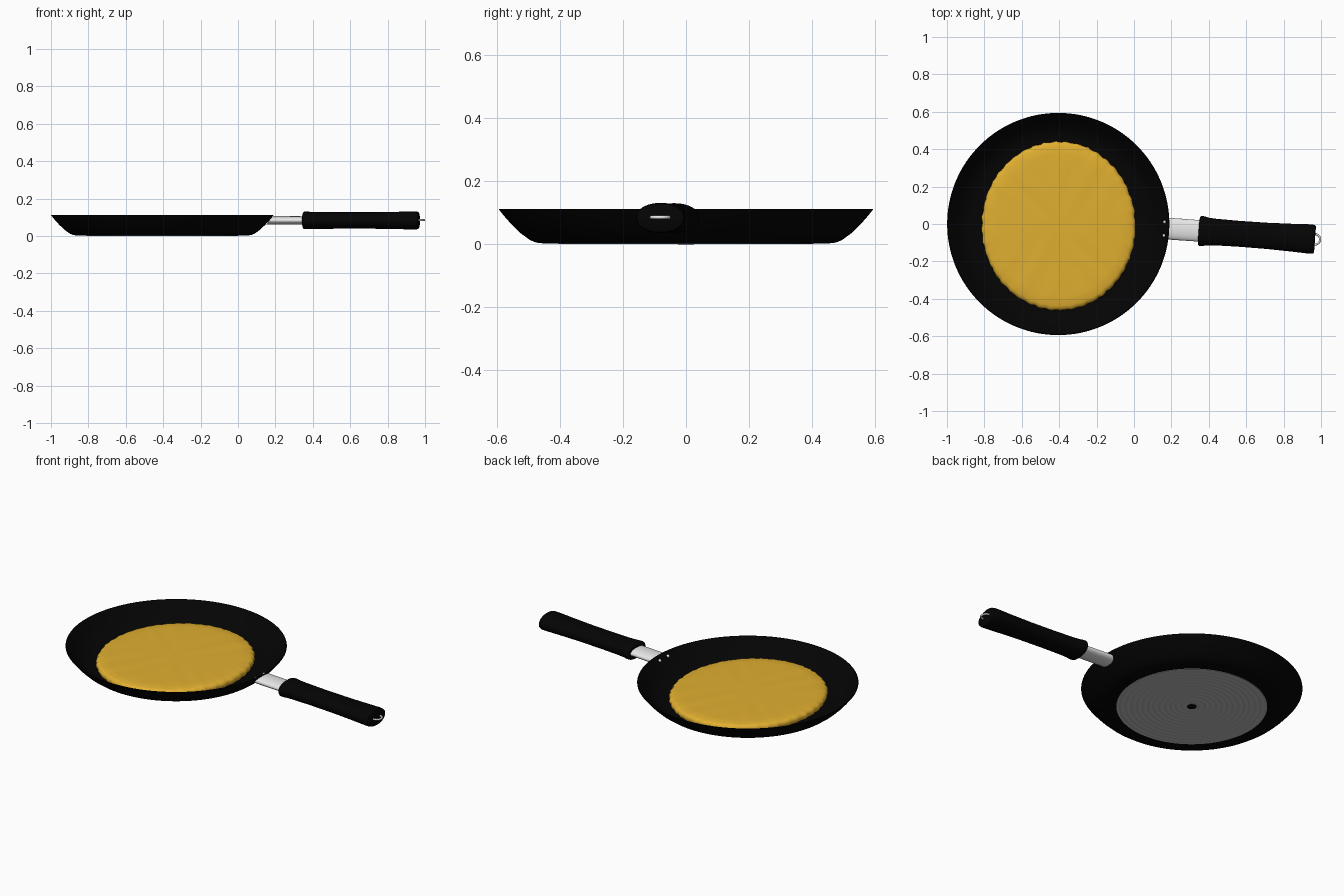
import bpy, bmesh, math, random
from mathutils import Matrix, Vector

random.seed(4)
if "Cube" in bpy.data.objects:
    bpy.data.objects.remove(bpy.data.objects["Cube"])

TAU = 2 * math.pi
PAN_X = -0.405


def material(name, color, rough=0.5):
    m = bpy.data.materials.new(name)
    m.use_nodes = True
    m.diffuse_color = (*color, 1)
    bsdf = m.node_tree.nodes["Principled BSDF"]
    bsdf.inputs["Base Color"].default_value = (*color, 1)
    bsdf.inputs["Roughness"].default_value = rough
    return m


black = material("black coating", (0.0012, 0.0012, 0.0012))
steel = material("brushed steel", (0.8, 0.8, 0.8))
base_grey = material("base grey", (0.48, 0.48, 0.48))
golden = material("golden batter", (0.75, 0.43, 0.03))


def finish(name, bm, mat, matrix=None, angle=40):
    bmesh.ops.recalc_face_normals(bm, faces=bm.faces)
    mesh = bpy.data.meshes.new(name)
    bm.to_mesh(mesh)
    bm.free()
    ob = bpy.data.objects.new(name, mesh)
    bpy.context.collection.objects.link(ob)
    mesh.materials.append(mat)
    if matrix:
        ob.matrix_world = matrix
    bpy.ops.object.select_all(action="DESELECT")
    ob.select_set(True)
    bpy.context.view_layer.objects.active = ob
    bpy.ops.object.shade_smooth_by_angle(angle=math.radians(angle))
    return ob


def skin(rings):
    """Bridge closed rings of points and cap both ends."""
    bm = bmesh.new()
    loops = [[bm.verts.new(p) for p in ring] for ring in rings]
    n = len(loops[0])
    for a, b in zip(loops, loops[1:]):
        for i in range(n):
            j = (i + 1) % n
            bm.faces.new((a[i], a[j], b[j], b[i]))
    bm.faces.new(loops[0])
    bm.faces.new(loops[-1])
    return bm


def lathe(profile, n=96):
    return skin([[(r * math.cos(TAU * i / n), r * math.sin(TAU * i / n), z)
                  for i in range(n)] for r, z in profile])


def loft(sections, n=40, power=2.1, slant=0.0):
    """Rounded sections (x, half width, half height) along x; slant tilts the first."""
    rings = []
    for k, (x, w, h) in enumerate(sections):
        ring = []
        for i in range(n):
            c, s = math.cos(TAU * i / n), math.sin(TAU * i / n)
            y = w * math.copysign(abs(c) ** (2 / power), c)
            z = h * math.copysign(abs(s) ** (2 / power), s)
            ring.append((x + (slant * z if k == 0 else 0), y, z))
        rings.append(ring)
    return skin(rings)


pan_place = Matrix.Translation((PAN_X, 0, 0))

# Pan body: outer wall up to the rim, then the inner wall down to the floor
pan_profile = [(0.03, 0.002), (0.45, 0.002), (0.475, 0.005), (0.495, 0.013),
               (0.525, 0.035), (0.553, 0.062), (0.576, 0.088), (0.592, 0.108),
               (0.594, 0.111), (0.589, 0.112), (0.583, 0.107), (0.565, 0.086),
               (0.542, 0.062), (0.515, 0.038), (0.487, 0.021), (0.45, 0.015), (0.03, 0.015)]
finish("pan_body", lathe(pan_profile, 128), black, pan_place)

# Base plate with shallow rings, and its centre dot
base_profile = [(0.02, 0.0)]
for k in range(1, 14):
    r = 0.03 * k
    base_profile += [(r, 0.0), (r + 0.003, 0.001), (r + 0.006, 0.0)]
base_profile += [(0.405, 0.0), (0.405, 0.003), (0.02, 0.003)]
finish("base_plate", lathe(base_profile), base_grey, pan_place)
finish("base_dot", lathe([(0.026, -0.001), (0.026, 0.001)], 32), black, pan_place)

# Pancake: slightly oval, with a wavy edge and an uneven top
cake = [(1.0, 0.017), (1.012, 0.028), (1.01, 0.04), (0.99, 0.05), (0.96, 0.055),
        (0.85, 0.057), (0.7, 0.058), (0.5, 0.059), (0.3, 0.06), (0.12, 0.06)]
N = 192
wave = [0.005 * math.sin(TAU * 44 * i / N) + random.uniform(-0.004, 0.004) for i in range(N)]
rings = []
for s, z in cake:
    edge = max(0, (s - 0.8) / 0.2)
    ring = []
    for i in range(N):
        a = TAU * i / N
        r = s + wave[i] * edge
        x, y = 0.407 * r * math.cos(a), 0.446 * r * math.sin(a)
        bump = 0.0015 * math.sin(38 * x + 9 * y) * math.sin(31 * y) if z > 0.05 else 0
        ring.append((x, y, z + bump))
    rings.append(ring)
finish("pancake", skin(rings), golden, Matrix.Translation((PAN_X + 0.002, -0.01, 0)), 60)

# Handle frame: leaves the pan and drifts towards the front
handle_place = Matrix.Translation((0.16, -0.023, 0.083)) @ Matrix.Rotation(-0.073, 4, "Z")

# Steel neck, cut to follow the sloping wall
finish("handle_neck", loft([(0.011, 0.058, 0.023), (0.08, 0.058, 0.023), (0.25, 0.057, 0.022)],
                           slant=0.75), steel, handle_place)

# Grip: flared collar, slim waist, blunt butt
grip = [(0.186, 0.062, 0.03), (0.189, 0.075, 0.042), (0.195, 0.08, 0.047),
        (0.21, 0.08, 0.047), (0.235, 0.074, 0.046), (0.28, 0.071, 0.045),
        (0.4, 0.069, 0.044), (0.55, 0.07, 0.044), (0.68, 0.074, 0.046),
        (0.77, 0.078, 0.048), (0.795, 0.078, 0.048), (0.806, 0.075, 0.045),
        (0.81, 0.068, 0.038)]
finish("handle_grip", loft(grip), black, handle_place)

# Hanging ring at the butt
bm = bmesh.new()
major, minor, steps, sides = 0.028, 0.0055, 40, 10
grid = []
for i in range(steps):
    a = TAU * i / steps
    grid.append([bm.verts.new(((major + minor * math.cos(TAU * j / sides)) * math.cos(a),
                               (major + minor * math.cos(TAU * j / sides)) * math.sin(a),
                               minor * math.sin(TAU * j / sides))) for j in range(sides)])
for i in range(steps):
    for j in range(sides):
        p, q = grid[i], grid[(i + 1) % steps]
        k = (j + 1) % sides
        bm.faces.new((p[j], q[j], q[k], p[k]))
finish("hanging_ring", bm, steel, handle_place @ Matrix.Translation((0.809, 0, 0.002)))

# Two rivets on the inner wall
for side, y in (("left", 0.011), ("right", -0.062)):
    bm = bmesh.new()
    bmesh.ops.create_uvsphere(bm, u_segments=16, v_segments=10, radius=0.009)
    spot = Vector((PAN_X + math.sqrt(0.569 ** 2 - y * y), y, 0.092))
    finish("rivet_" + side, bm, steel, Matrix.Translation(spot))
